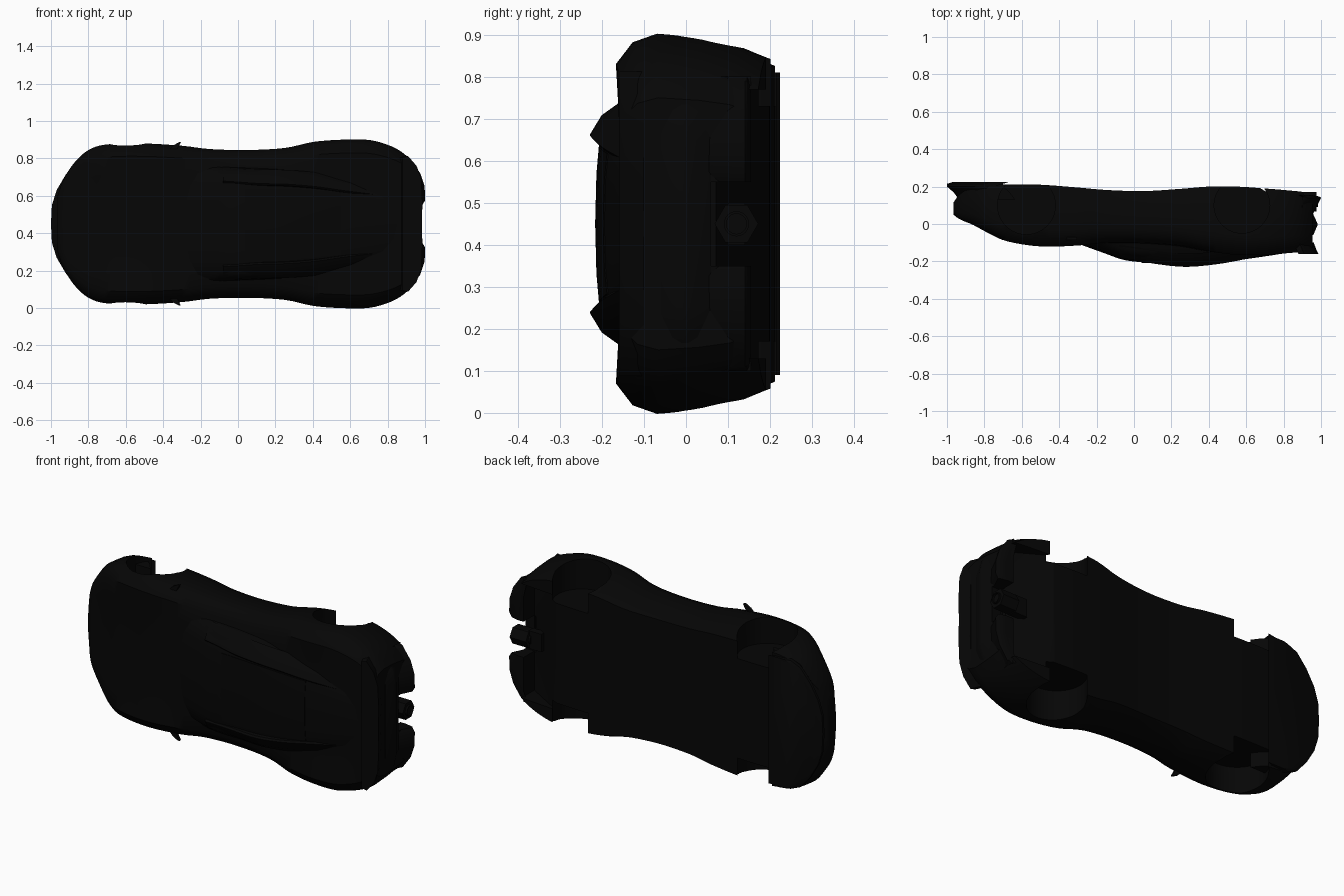
import bpy, bmesh, math
from mathutils import Matrix, Vector

if "Cube" in bpy.data.objects:
    bpy.data.objects.remove(bpy.data.objects["Cube"])

ZC = 0.45  # the car lies with its roof towards -y; its centre plane is z = 0.45


def material(name, v):
    m = bpy.data.materials.new(name)
    m.diffuse_color = (v, v, v, 1)
    m.use_nodes = True
    m.node_tree.nodes["Principled BSDF"].inputs["Base Color"].default_value = m.diffuse_color
    return m


PAINT = material("black paint", 0.0018)
GLASS = material("dark glass", 0.0016)
TRIM = material("black trim", 0.0017)


def smooth(ob, angle=35):
    bpy.ops.object.select_all(action='DESELECT')
    ob.select_set(True)
    bpy.context.view_layer.objects.active = ob
    bpy.ops.object.shade_smooth_by_angle(angle=math.radians(angle))


def finish(bm, name, mat, angle=35):
    bmesh.ops.recalc_face_normals(bm, faces=bm.faces)
    me = bpy.data.meshes.new(name)
    bm.to_mesh(me)
    bm.free()
    ob = bpy.data.objects.new(name, me)
    bpy.context.collection.objects.link(ob)
    me.materials.append(mat)
    smooth(ob, angle)
    return ob


def spline(rows, n=4):
    """Catmull-Rom through the station rows."""
    out = []
    for i in range(len(rows) - 1):
        a, b, c, d = (rows[max(0, min(len(rows) - 1, k))] for k in (i - 1, i, i + 1, i + 2))
        for s in range(n):
            t = s / n
            out.append([0.5 * (2*q + (r-p)*t + (2*p-5*q+4*r-u)*t*t + (3*q-p-3*r+u)*t**3)
                        for p, q, r, u in zip(a, b, c, d)])
    return out + [list(rows[-1])]


def loft(name, rings, mat, angle=35):
    """Skin closed rings of (x, y, z) points and cap both ends."""
    bm = bmesh.new()
    vs = [[bm.verts.new(p) for p in r] for r in rings]
    n = len(vs[0])
    for a, b in zip(vs, vs[1:]):
        for i in range(n):
            bm.faces.new((a[i], a[(i+1) % n], b[(i+1) % n], b[i]))
    bm.faces.new(vs[0])
    bm.faces.new(vs[-1][::-1])
    return finish(bm, name, mat, angle)


def mirrored_ring(x, half):
    """half runs from the top centre to the bottom centre as (w, y)."""
    return ([(x, y, ZC + w) for w, y in half] +
            [(x, y, ZC - w) for w, y in half[-2:0:-1]])


def layered(name, pts, layers, mat, s=0):
    """Stack a plan outline of (x, w) at layers (y, x shift); s = 0 mirrors a half outline."""
    plan = [(x, s*w) for x, w in pts] if s else pts + [(x, -w) for x, w in pts[::-1] if w > 0]
    return loft(name, [[(x + (dx if abs(x) > .91 or s == 0 else 0), y, ZC + w) for x, w in plan]
                       for y, dx in layers], mat)


def box(name, lo, hi):
    bm = bmesh.new()
    bmesh.ops.create_cube(bm, size=1)
    lo, hi = Vector(lo), Vector(hi)
    for v in bm.verts:
        v.co = Vector([(lo[i]+hi[i])/2 + v.co[i]*(hi[i]-lo[i]) for i in range(3)])
    return finish(bm, name, TRIM)


def cylinder(name, r, depth, loc, axis, seg=40):
    bm = bmesh.new()
    rot = Matrix.Rotation(math.pi/2, 4, 'Y') if axis == 'x' else Matrix()
    bmesh.ops.create_cone(bm, cap_ends=True, segments=seg, radius1=r, radius2=r, depth=depth,
                          matrix=Matrix.Translation(loc) @ rot)
    return finish(bm, name, TRIM)


def cut(ob, cutter):
    m = ob.modifiers.new("cut", 'BOOLEAN')
    m.operation, m.solver, m.object = 'DIFFERENCE', 'EXACT', cutter
    bpy.context.view_layer.objects.active = ob
    bpy.ops.object.modifier_apply(modifier=m.name)
    bpy.data.objects.remove(cutter)


# body shell: x, half width, deck y, fender-top y, floor y
stations = [
    (-.965, .15, .05, .058, .115), (-.93, .245, .025, .025, .16), (-.86, .345, 0, -.005, .2),
    (-.78, .405, -.035, -.048, .205), (-.68, .427, -.078, -.092, .212),
    (-.5, .43, -.105, -.12, .21), (-.3, .418, -.11, -.115, .195),
    (-.15, .4, -.112, -.1, .182), (.05, .395, -.12, -.1, .176), (.25, .406, -.13, -.115, .188),
    (.4, .438, -.15, -.145, .2), (.55, .45, -.155, -.165, .2), (.7, .449, -.155, -.165, .19),
    (.82, .415, -.15, -.156, .18), (.9, .365, -.148, -.15, .172), (.955, .3, -.148, -.15, .16)]
side = [(.84, 0), (.955, .11), (1, .27), (.98, .58), (.945, .82), (.88, 1)]
rings = []
for x, w, yt, ys, yb in spline(stations):
    half = [(0, yt), (.35*w, yt), (.62*w, (yt+ys)/2)]
    half += [(a*w, ys + f*(yb-ys)) for a, f in side] + [(.45*w, yb), (0, yb)]
    rings.append(mirrored_ring(x, half))
body = loft("body_shell", rings, PAINT)

# wheel wells, rising diffuser tunnel and the notch around the exhaust
for z in (.05, .85):
    for x, r in ((-.575, .155), (.577, .149)):
        cut(body, cylinder("well_cutter", r, .24, (x, .1, z), 'z'))
cut(body, loft("tunnel_cutter", [[(.66, .2, z), (.9, .06, z), (.925, .06, z), (.925, .13, z),
                                  (1.1, .13, z), (1.1, .3, z), (.66, .3, z)]
                                 for z in (.13, .77)], TRIM))
cut(body, box("notch_cutter", (.88, .05, .35), (1.1, .3, .55)))
smooth(body)

# cabin: x, base half width, top half width, roof y
cabin = [(-.3, .3, .2, -.105), (-.17, .3, .2, -.152), (-.04, .295, .2, -.195),
         (.12, .29, .2, -.208), (.3, .28, .195, -.213), (.5, .25, .18, -.2),
         (.7, .22, .16, -.173), (.86, .19, .13, -.148)]
rings, panel = [], []
for x, wb, wt, yt in spline(cabin):
    half = [(0, yt), (.6*wt, yt + .003), (wt, yt + .01), (wt*.3 + wb*.7, yt + .028),
            (wb, max(yt + .06, -.15)), (wb + .01, -.09), (0, -.09)]
    rings.append(mirrored_ring(x, half))
    if 0 <= x <= .57:
        panel.append(mirrored_ring(x, [(0, yt - .003), (.6*wt, yt), (.95*wt, yt + .006),
                                       (.95*wt, yt + .011), (0, yt + .004)]))
cab = loft("cabin", rings, PAINT)
loft("roof_panel", panel, GLASS)
cab.data.materials.append(GLASS)
for p in cab.data.polygons:  # windscreen and side windows
    c, n = p.center, p.normal
    if (-.28 < c.x < -.05 and n.y < -.5) or (-.1 < c.x < .3 and abs(n.z) > .6):
        p.material_index = 1

fin = [(-.08, .225, -.182), (.0, .22, -.193), (.12, .212, -.214), (.27, .208, -.229),
       (.42, .195, -.218), (.56, .175, -.195), (.72, .155, -.16)]
for s, label in ((-1, "left"), (1, "right")):
    # rear fin flanking the roof: x, inner w, tip y
    loft(label + "_roof_fin", [[(x, y, ZC + s*w) for w, y in (
        (wi - .01, y0 + .04), (wi - .005, y0 + .008), (wi + .004, y0), (wi + .05, y0 + .028),
        (wi + .08, y0 + .07))] for x, wi, y0 in spline(fin)], PAINT, 25)
    # door mirror
    loft(label + "_mirror", [[(x + dx, y, ZC + s*w) for dx, y in
                              ((-t, -.085), (t, -.085), (t, -.07), (-t, -.07))]
                             for x, w, t in ((-.345, .4, .02), (-.33, .42, .016),
                                             (-.31, .437, .005))], TRIM)
    # lower rear bumper tongue
    layered(label + "_bumper_tongue",
            [(.9, .1), (.985, .1), (1, .125), (.998, .2), (.975, .27), (.925, .34), (.9, .35)],
            [(.055, -.042), (.1, -.02), (.14, 0), (.145, -.005), (.155, -.05)], PAINT, s)
    # tail light bar
    layered(label + "_tail_light",
            [(.9, .0), (.98, .0), (.98, .2), (.965, .27), (.915, .34), (.9, .345)],
            [(-.06, -.022), (-.01, 0), (.005, 0), (.06, -.025)], PAINT, s)

# tail lip, front splitter and the bumper that flares down to it
layered("tail_lip", [(.88, 0), (.88, .355), (.91, .362), (.955, .31), (.98, .24), (.986, .11),
                     (.983, 0)], [(-.16, 0), (-.145, -.008), (-.1, -.025)], PAINT)
nose = [(-1, 0), (-.995, .1), (-.97, .18), (-.92, .265), (-.86, .335), (-.8, .36), (-.7, .36),
        (-.7, 0)]
layered("front_bumper_flare", nose, [(.13, .065), (.17, .035), (.2, 0)], PAINT)
layered("front_splitter", nose, [(.2, 0), (.215, 0), (.224, .03)], TRIM)

# central exhaust
cylinder("exhaust_housing", .052, .1, (.925, .12, ZC), 'x', 6)
pipe = cylinder("exhaust_pipe", .03, .12, (.925, .12, ZC), 'x', 24)
cut(pipe, cylinder("pipe_cutter", .024, .08, (.975, .12, ZC), 'x', 24))
smooth(pipe)
box("exhaust_bracket", (.8, .1, .4), (.88, .14, .5))
